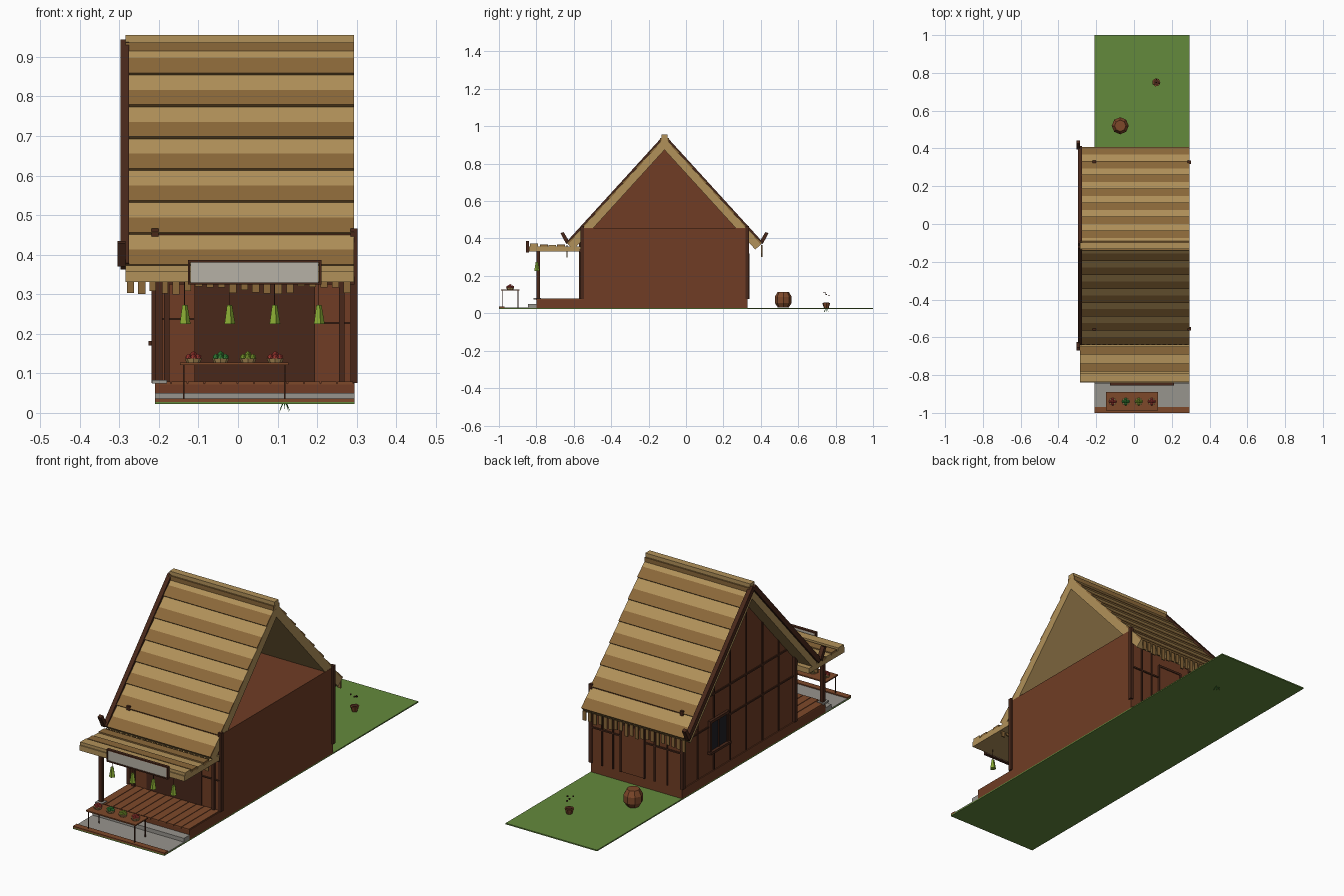
import bpy, bmesh, math, random
from mathutils import Vector, Matrix

if "Cube" in bpy.data.objects:
    bpy.data.objects.remove(bpy.data.objects["Cube"])

random.seed(4)


def material(name, hexcode):
    m = bpy.data.materials.new(name)
    rgb = [int(hexcode[i:i + 2], 16) / 255 for i in (0, 2, 4)]
    m.diffuse_color = [c ** 2.2 for c in rgb] + [1]
    m.use_nodes = True
    m.node_tree.nodes["Principled BSDF"].inputs["Base Color"].default_value = m.diffuse_color
    return m


GRASS = material("grass", "64883f")
WOOD = material("wood", "7d4a2e")
WALL = material("wall_wood", "6f3f29")
DARK = material("dark_wood", "4a2c20")
BLACK = material("shadow", "24242a")
STRAW = material("light_straw", "b0905a")
STRAW2 = material("dark_straw", "8a683c")
STONE = material("stone", "96938c")
PALE = material("pale_board", "b5b0a4")
LEAF = material("leaf", "86a836")
GREEN = material("green_veg", "3f9140")
RED = material("red_veg", "b0413a")


def finish(name, bm, mat):
    bmesh.ops.recalc_face_normals(bm, faces=bm.faces)
    me = bpy.data.meshes.new(name)
    bm.to_mesh(me)
    bm.free()
    me.materials.append(mat)
    ob = bpy.data.objects.new(name, me)
    bpy.context.collection.objects.link(ob)
    return ob


def boxes(name, mat, items):
    """Several boxes in one object, each (x0, x1, y0, y1, z0, z1)."""
    bm = bmesh.new()
    for a, b, c, d, e, f in items:
        mtx = Matrix.Translation(((a + b) / 2, (c + d) / 2, (e + f) / 2)) @ Matrix.Diagonal((b - a, d - c, f - e, 1))
        bmesh.ops.create_cube(bm, size=1, matrix=mtx)
    return finish(name, bm, mat)


def prisms(name, mat, x0, x1, polys):
    """Extrude yz outlines along x."""
    bm = bmesh.new()
    for poly in polys:
        f = bm.faces.new([bm.verts.new((x0, y, z)) for y, z in poly])
        r = bmesh.ops.extrude_face_region(bm, geom=[f])
        bmesh.ops.translate(bm, vec=(x1 - x0, 0, 0), verts=[v for v in r["geom"] if isinstance(v, bmesh.types.BMVert)])
    return finish(name, bm, mat)


def lathe(name, mat, centre, profile, sides):
    """Rings of (radius, z) joined and capped."""
    bm = bmesh.new()
    rings = [[bm.verts.new((centre[0] + r * math.cos(2 * math.pi * i / sides),
                            centre[1] + r * math.sin(2 * math.pi * i / sides), z)) for i in range(sides)]
             for r, z in profile]
    for lo, hi in zip(rings, rings[1:]):
        for i in range(sides):
            j = (i + 1) % sides
            bm.faces.new((lo[i], lo[j], hi[j], hi[i]))
    bm.faces.new(rings[0])
    bm.faces.new(rings[-1])
    return finish(name, bm, mat)


XL, XR, YF, YB, YM = -0.21, 0.294, -0.56, 0.33, -0.115

# Ground, path, stone step and front edging
boxes("grass_plot", GRASS, [(XL, XR, -1, 1, 0.022, 0.028)])
boxes("stone_path", STONE, [(XL, XR, -0.97, -0.8, 0.028, 0.031)])
boxes("stone_step", STONE, [(XL, XR, -0.845, -0.8, 0.03, 0.05)])
boxes("front_edging", WOOD, [(XL, XR, -1, -0.97, 0.024, 0.036)])
boxes("post_stone", STONE, [(-0.217, -0.18, -0.815, -0.775, 0.074, 0.083)])

# Raised base and porch planks
boxes("base", WALL, [(XL, XR, -0.8, YB, 0.028, 0.074)])
n = 12
w = (XR - XL) / n
boxes("porch_planks", WOOD, [(XL + i * w, XL + (i + 1) * w - 0.003, -0.803, YF, 0.072, 0.079) for i in range(n)])

# House body and left gable
boxes("house_body", WALL, [(XL + 0.005, XR, YF, YB, 0.074, 0.455)])
prisms("left_gable", WALL, XL + 0.005, XL + 0.015, [[(YF, 0.45), (YB, 0.45), (YM, 0.9)]])

# Corner posts poke through the thatch
boxes("corner_posts", DARK, [(x - 0.009, x + 0.009, y - 0.009, y + 0.009, 0.076, 0.466)
                             for x in (-0.21, 0.293) for y in (YF + 0.005, YB - 0.003)])
boxes("porch_post", DARK, [(-0.209, -0.191, -0.799, -0.781, 0.08, 0.345)])

# Shop front: dark opening, jambs and rails
boxes("shop_opening", DARK, [(-0.11, 0.195, YF - 0.004, YF, 0.079, 0.33)])
boxes("front_frame", DARK, [(-0.187, -0.173, YF - 0.012, YF, 0.079, 0.4), (0.255, 0.269, YF - 0.012, YF, 0.079, 0.4),
                            (XL, XR, YF - 0.01, YF, 0.325, 0.345), (XL, -0.11, YF - 0.007, YF, 0.235, 0.24),
                            (0.195, XR, YF - 0.007, YF, 0.225, 0.23)])

# Left wall battens, window
bat = []
for i in range(1, 7):
    y = YF + i * 0.89 / 7
    if not -0.03 < y < 0.12:
        bat.append((XL, XL + 0.01, y - 0.003, y + 0.003, 0.076, 0.87 - abs(y - YM) * 0.98))
    else:
        bat += [(XL, XL + 0.01, y - 0.003, y + 0.003, 0.076, 0.17),
                (XL, XL + 0.01, y - 0.003, y + 0.003, 0.335, 0.87 - abs(y - YM) * 0.98)]
bat += [(XL, XL + 0.01, YF, -0.03, 0.3, 0.307), (XL, XL + 0.01, 0.12, YB, 0.3, 0.307),
        (XL, XL + 0.01, YF, YB, 0.45, 0.458)]
boxes("left_wall_battens", DARK, bat)
boxes("window_pane", BLACK, [(XL - 0.001, XL + 0.01, -0.02, 0.11, 0.18, 0.325)])
boxes("window_frame", DARK, [(XL - 0.008, XL + 0.01, y - 0.006, y + 0.006, 0.175, 0.33) for y in (-0.022, 0.112)]
      + [(XL - 0.008, XL + 0.01, -0.03, 0.12, 0.32, 0.333), (XL - 0.016, XL + 0.01, -0.035, 0.125, 0.17, 0.182),
         (XL - 0.005, XL + 0.01, 0.042, 0.048, 0.18, 0.325)])

# Back wall battens and door
boxes("back_wall_battens", DARK, [(x - 0.003, x + 0.003, YB, YB + 0.006, 0.076, 0.4) for x in (-0.13, -0.06, 0.17, 0.23)]
      + [(XL, -0.01, YB, YB + 0.006, 0.25, 0.257), (0.13, XR, YB, YB + 0.006, 0.25, 0.257)])
boxes("back_door", WALL, [(0, 0.12, YB, YB + 0.006, 0.076, 0.31)])
boxes("back_door_frame", DARK, [(-0.008, 0, YB, YB + 0.01, 0.076, 0.32), (0.12, 0.128, YB, YB + 0.01, 0.076, 0.32),
                                (-0.008, 0.128, YB, YB + 0.01, 0.31, 0.32)])

# Thatched roof: plain slab plus stepped two-tone courses on each slope
RX0, RX1 = -0.285, 0.293


def slope(s, t, off=0.0):
    return (YM + s * (0.515 * t + 0.739 * off), 0.933 - 0.565 * t + 0.674 * off)


slab, light, dark = [], [], []
for s in (-1, 1):
    slab.append([(YM, 0.933), slope(s, 1), slope(s, 1, -0.04), (YM, 0.874)])
    for k in range(7):
        a, b = k / 7, (k + 1) / 7
        m = (a + b) / 2
        light.append([slope(s, a), slope(s, a, 0.003), slope(s, m, 0.007), slope(s, m)])
        dark.append([slope(s, m), slope(s, m, 0.007), slope(s, b, 0.011), slope(s, b)])
prisms("roof_slab", STRAW, RX0, RX1, slab)
prisms("roof_courses_light", STRAW, RX0, RX1, light)
prisms("roof_courses_dark", STRAW2, RX0, RX1, dark)
boxes("ridge_cap", STRAW, [(RX0, RX1, YM - 0.017, YM + 0.017, 0.925, 0.955)])
boxes("ridge_skirt", STRAW2, [(RX0, RX1, YM - 0.024, YM + 0.024, 0.912, 0.936)])

# Left barge boards and crossed eave tips
prisms("barge_boards", DARK, -0.297, -0.275,
       [[slope(s, 0, 0.016), slope(s, 1.0, 0.016), slope(s, 1.0, -0.008), slope(s, 0, -0.008)] for s in (-1, 1)])
prisms("barge_tips", DARK, -0.305, -0.285,
       [[(YM + s * 0.51, 0.385), (YM + s * 0.54, 0.435), (YM + s * 0.556, 0.428), (YM + s * 0.525, 0.37)] for s in (-1, 1)])

# Ragged straw fringe under both eaves
fringe = []
for y in (-0.637, 0.405):
    for i in range(20):
        x = RX0 + 0.014 + i * 0.0288
        fringe.append((x - 0.01, x + 0.008, y - 0.003, y + 0.003, random.uniform(0.298, 0.322), 0.365))
boxes("eave_fringe", STRAW2, fringe)

# Porch canopy with stepped top
boxes("canopy", STRAW, [(RX0, RX1, -0.84, YF, 0.331, 0.357)])
boxes("canopy_courses", STRAW2, [(RX0, RX1, -0.78 + i * 0.09, -0.738 + i * 0.09, 0.35, 0.368) for i in range(2)])
boxes("canopy_edge", STRAW, [(RX0, RX1, -0.835, -0.79, 0.35, 0.372), (RX0, RX1, -0.735, -0.695, 0.35, 0.364)])

# Blank board over the entrance
boxes("hanging_board", PALE, [(-0.12, 0.204, -0.851, -0.842, 0.328, 0.38)])
boxes("board_frame", DARK, [(-0.127, 0.211, -0.855, -0.84, z, z + 0.006) for z in (0.324, 0.38)]
      + [(x, x + 0.006, -0.855, -0.84, 0.324, 0.386) for x in (-0.127, 0.205)])

# Hanging vegetable bunches
for x in (-0.135, -0.022, 0.092, 0.204):
    lathe("hanging_bunch", LEAF, (x, -0.797), [(0.015, 0.225), (0.007, 0.273)], 5)
    boxes("bunch_string", DARK, [(x - 0.001, x + 0.001, -0.798, -0.796, 0.27, 0.333)])

# Stall table with heaped baskets
boxes("stall_top", WOOD, [(-0.147, 0.128, -0.988, -0.89, 0.121, 0.127)])
boxes("stall_legs", DARK, [(x - 0.002, x + 0.002, y - 0.002, y + 0.002, 0.03, 0.122)
                           for x in (-0.137, 0.118) for y in (-0.982, -0.898)])
for x, veg in ((-0.113, RED), (-0.044, GREEN), (0.025, LEAF), (0.094, RED)):
    lathe("basket", STRAW, (x, -0.94), [(0.017, 0.127), (0.022, 0.138)], 8)
    for i in range(5):
        a = i * math.pi / 2
        r = 0.012 if i < 4 else 0
        bm = bmesh.new()
        bmesh.ops.create_icosphere(bm, subdivisions=1, radius=0.0095, matrix=Matrix.Translation(
            (x + r * math.cos(a), -0.94 + r * math.sin(a), 0.14 if i < 4 else 0.147)))
        finish("produce", bm, veg)

# Back garden: barrel, flower pot, leaves and seeds
lathe("barrel", WOOD, (-0.073, 0.52), [(0.028, 0.03), (0.045, 0.055), (0.045, 0.088), (0.03, 0.115)], 8)
lathe("flower_pot", WOOD, (0.118, 0.75), [(0.013, 0.028), (0.022, 0.055)], 7)
lathe("pot_soil", DARK, (0.118, 0.75), [(0.016, 0.05), (0.016, 0.057)], 7)
bm = bmesh.new()
for i in range(8):
    a = i * math.pi / 4
    d = Vector((math.cos(a), math.sin(a), 0))
    side = Vector((-d.y, d.x, 0)) * 0.003
    c = Vector((0.118, 0.75, 0.036))
    p = [c + side, c - side, c + d * random.uniform(0.015, 0.03) - Vector((0, 0, 0.036 if i % 2 else 0.028))]
    bm.faces.new([bm.verts.new(v) for v in p])
finish("pot_leaves", bm, GREEN)
boxes("seed_heads", DARK, [(x - 0.003, x + 0.003, y - 0.003, y + 0.003, z - 0.003, z + 0.003) for x, y, z in
                           ((0.105, 0.738, 0.112), (0.118, 0.75, 0.1), (0.132, 0.745, 0.108), (0.12, 0.765, 0.095))])
